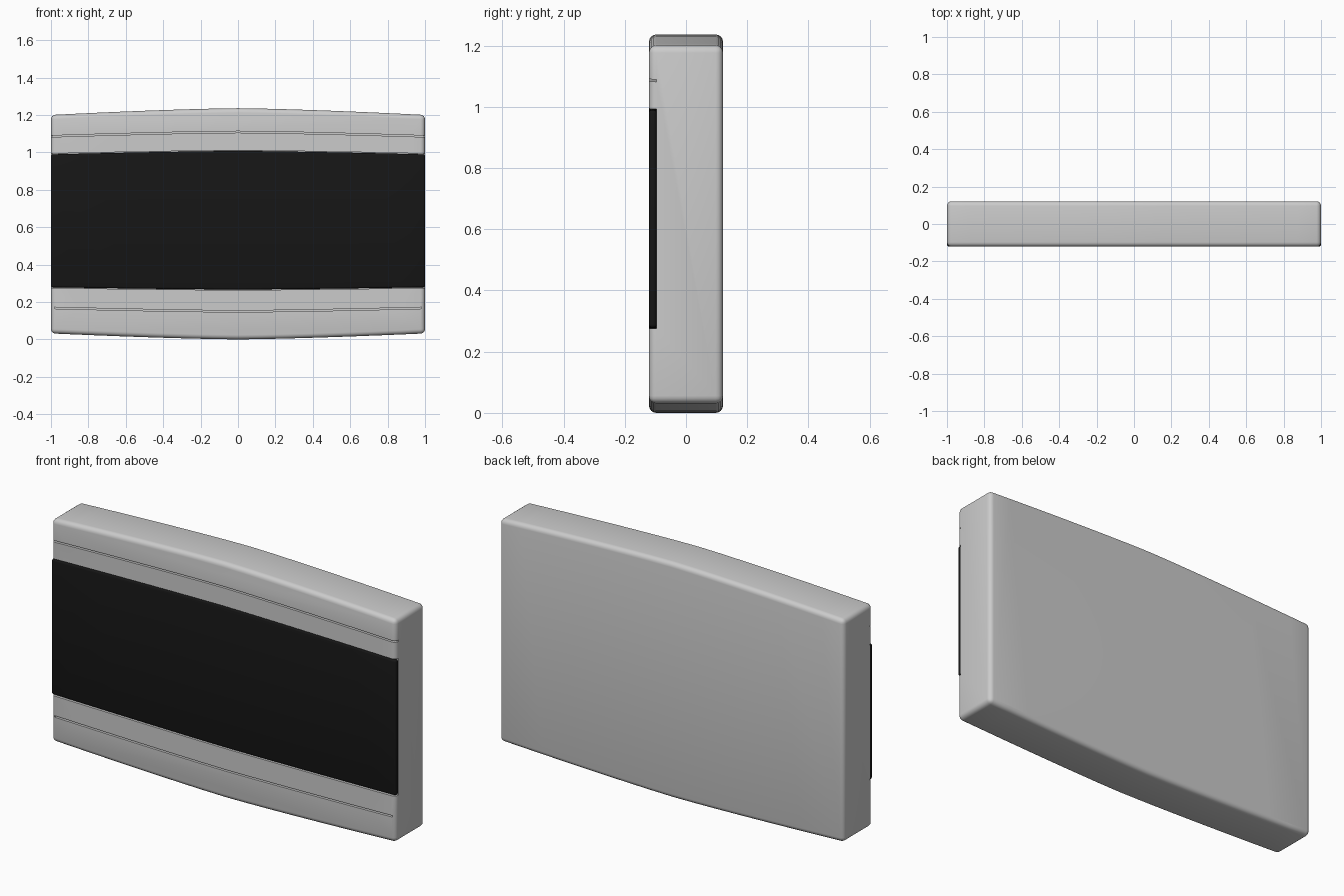
import bpy, bmesh

if "Cube" in bpy.data.objects:
    bpy.data.objects.remove(bpy.data.objects["Cube"])

N = 16      # steps across the width
D = 0.121   # half depth


def slab(name, low, high, half, y0, y1, bevel=0.0, segs=4):
    """Bowed slab; low and high are (z at the ends, z at the middle)."""
    def z(pair, t):
        return pair[0] + (pair[1] - pair[0]) * (1 - abs(t) ** 1.4)
    ts = [2 * i / N - 1 for i in range(N + 1)]
    outline = [(t * half, z(low, t)) for t in ts]
    outline += [(t * half, z(high, t)) for t in reversed(ts)]
    bm = bmesh.new()
    face = bm.faces.new([bm.verts.new((x, y0, h)) for x, h in outline])
    ext = bmesh.ops.extrude_face_region(bm, geom=[face])
    bmesh.ops.translate(bm, vec=(0, y1 - y0, 0),
                        verts=[v for v in ext["geom"] if isinstance(v, bmesh.types.BMVert)])
    bmesh.ops.recalc_face_normals(bm, faces=bm.faces)
    me = bpy.data.meshes.new(name)
    bm.to_mesh(me)
    bm.free()
    ob = bpy.data.objects.new(name, me)
    bpy.context.collection.objects.link(ob)
    if bevel:
        m = ob.modifiers.new("rounding", "BEVEL")
        m.width, m.segments = bevel, segs
        m.limit_method, m.angle_limit = "ANGLE", 0.6
        apply(ob, m)
    return ob


def apply(ob, mod):
    bpy.ops.object.select_all(action="DESELECT")
    bpy.context.view_layer.objects.active = ob
    ob.select_set(True)
    bpy.ops.object.modifier_apply(modifier=mod.name)


def smooth(ob):
    bpy.ops.object.select_all(action="DESELECT")
    bpy.context.view_layer.objects.active = ob
    ob.select_set(True)
    bpy.ops.object.shade_smooth_by_angle(angle=0.6)


# Rounded casing with bowed top and bottom
casing = slab("casing", (0.032, 0.0), (1.20, 1.236), 1.0, -D, D, 0.024)

# Screen recess and the two thin seams cut into the front
cutters = [
    slab("recess_cutter", (0.276, 0.264), (0.992, 1.01), 1.05, -0.2, -0.097),
    slab("upper_seam_cutter", (1.08, 1.105), (1.088, 1.113), 1.05, -0.2, -0.097),
    slab("lower_seam_cutter", (0.164, 0.146), (0.172, 0.154), 0.98, -0.2, -0.097),
]
for c in cutters:
    m = casing.modifiers.new("cut", "BOOLEAN")
    m.operation, m.solver, m.object = "DIFFERENCE", "EXACT", c
    apply(casing, m)
for c in cutters:
    bpy.data.objects.remove(c)
smooth(casing)

# Dark screen panel filling the recess
screen = slab("screen_panel", (0.279, 0.267), (0.989, 1.007), 1.0, -D, -0.096, 0.01, 3)
black = bpy.data.materials.new("black")
black.diffuse_color = (0.008, 0.008, 0.008, 1)
black.use_nodes = True
black.node_tree.nodes["Principled BSDF"].inputs["Base Color"].default_value = black.diffuse_color
screen.data.materials.append(black)
smooth(screen)
